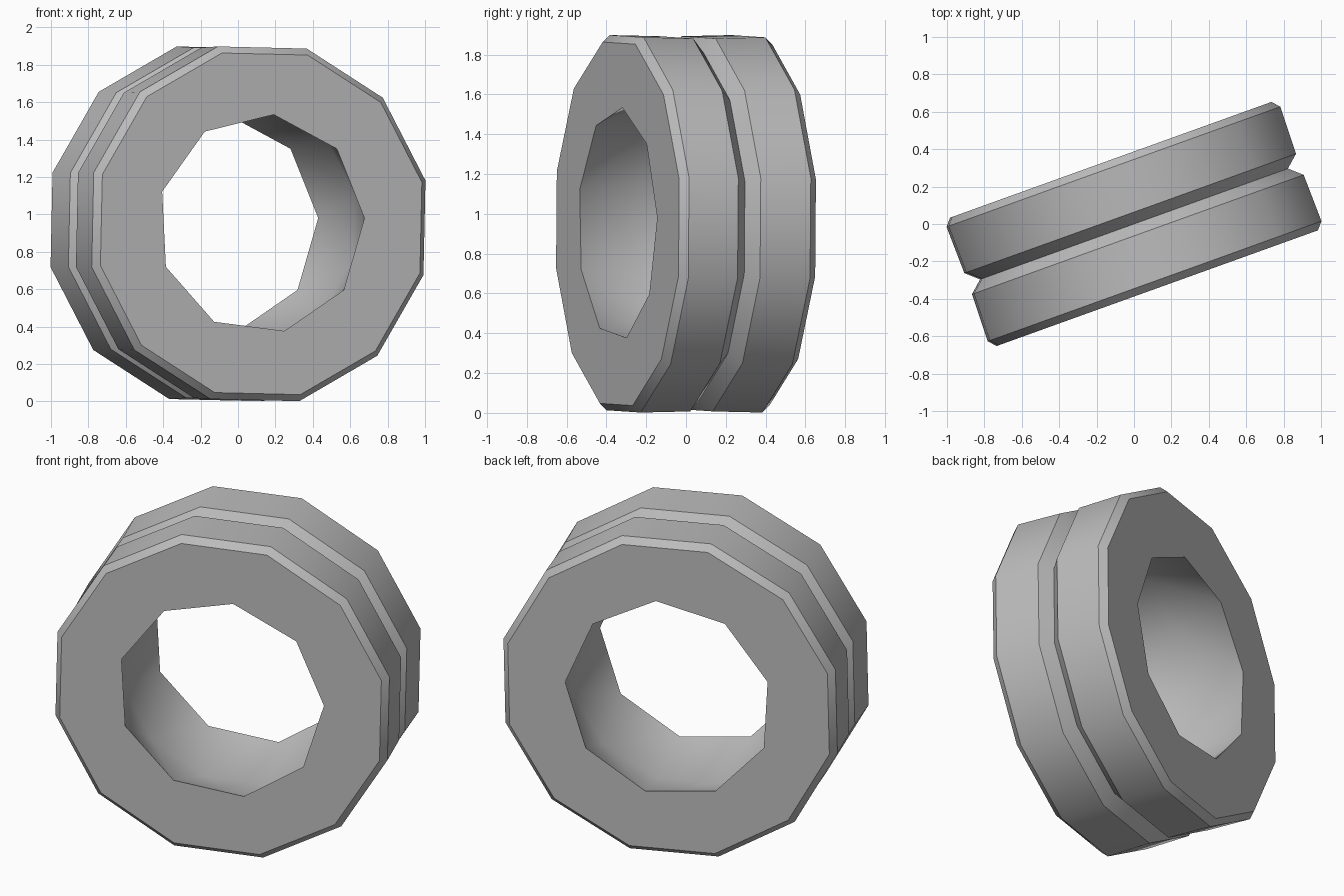
import bpy
import bmesh
import math
from mathutils import Matrix

default = bpy.data.objects.get("Cube")
if default:
    bpy.data.objects.remove(default, do_unlink=True)

mat = bpy.data.materials.new("plain grey")
mat.use_nodes = True
GREY = (0.5, 0.5, 0.5, 1)
mat.diffuse_color = GREY
mat.node_tree.nodes["Principled BSDF"].inputs["Base Color"].default_value = GREY

bm = bmesh.new()


def ring(count, radius, depth, start):
    """Polygon loop around the y axis: list of (angle, vertex)."""
    loop = []
    for i in range(count):
        a = math.radians(start) + math.tau * i / count
        pos = (radius * math.cos(a), depth, radius * math.sin(a))
        loop.append((a, bm.verts.new(pos)))
    return loop


def strip(a, b):
    """Join two loops; unequal counts are zipped together by angle."""
    na, nb = len(a), len(b)
    if na == nb:
        for i in range(na):
            j = (i + 1) % na
            bm.faces.new((a[i][1], a[j][1], b[j][1], b[i][1]))
        return

    def angle(loop, i):
        return loop[i % len(loop)][0] + math.tau * (i // len(loop))
    i = j = 0
    while i < na or j < nb:
        va, vb = a[i % na][1], b[j % nb][1]
        mid_a = angle(a, i) + angle(a, i + 1)
        mid_b = angle(b, j) + angle(b, j + 1)
        if j >= nb or (i < na and mid_a <= mid_b):
            bm.faces.new((va, a[(i + 1) % na][1], vb))
            i += 1
        else:
            bm.faces.new((va, b[(j + 1) % nb][1], vb))
            j += 1


# Outer shell: two chamfered bands with a V groove between them
profile = [(0.94, -0.365), (0.976, -0.325), (0.97, -0.06), (0.90, 0),
           (0.97, 0.06), (0.976, 0.325), (0.94, 0.365)]
shell = [ring(12, r, d, 13.7) for r, d in profile]
for a, b in zip(shell, shell[1:]):
    strip(a, b)

# Nine-sided openings and the slightly hollowed bore
front_hole = ring(9, 0.588, -0.365, 3)
back_hole = ring(9, 0.588, 0.365, 3)
bore = ring(12, 0.68, 0, 13.7)
strip(shell[0], front_hole)
strip(shell[-1], back_hole)
strip(front_hole, bore)
strip(bore, back_hole)

bmesh.ops.recalc_face_normals(bm, faces=bm.faces)
bm.transform(Matrix.Translation((0, 0, 0.95)) @ Matrix.Rotation(math.radians(19.8), 4, "Z"))

mesh = bpy.data.meshes.new("grooved_ring")
bm.to_mesh(mesh)
bm.free()
mesh.materials.append(mat)
obj = bpy.data.objects.new("grooved_ring", mesh)
bpy.context.collection.objects.link(obj)
bpy.context.view_layer.objects.active = obj
obj.select_set(True)
bpy.ops.object.shade_smooth_by_angle(angle=math.radians(32))
